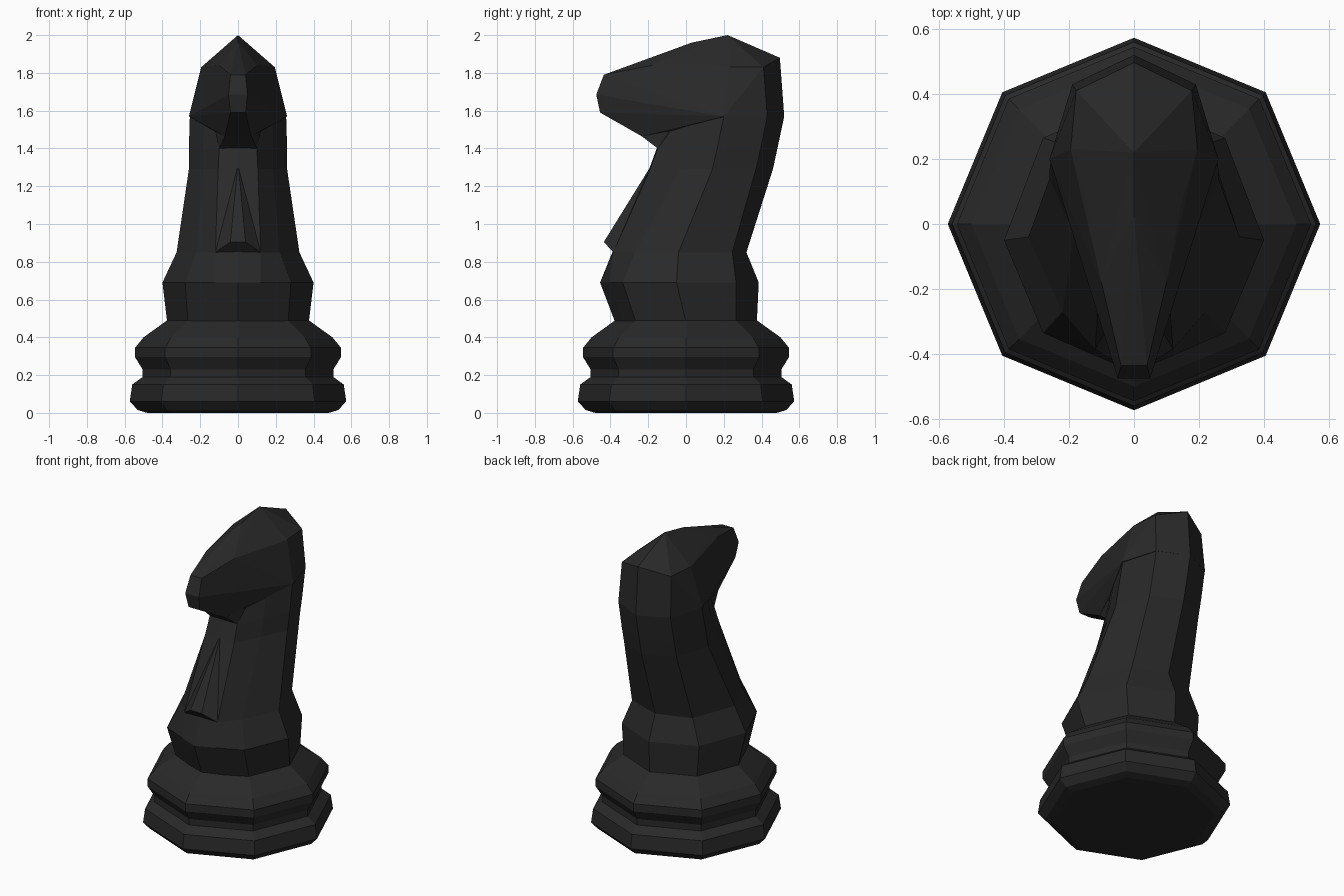
import bpy, bmesh, math

mat = bpy.data.materials.new("black")
mat.diffuse_color = (0.022, 0.022, 0.022, 1)


def finish(bm, name):
    bmesh.ops.recalc_face_normals(bm, faces=bm.faces[:])
    me = bpy.data.meshes.new(name)
    bm.to_mesh(me)
    bm.free()
    me.materials.append(mat)
    ob = bpy.data.objects.new(name, me)
    bpy.context.collection.objects.link(ob)
    return ob


def loft(name, rings):
    """Join equal-sized rings of points and cap both ends."""
    bm = bmesh.new()
    vs = [[bm.verts.new(p) for p in r] for r in rings]
    n = len(vs[0])
    for a, b in zip(vs, vs[1:]):
        for i in range(n):
            j = (i + 1) % n
            bm.faces.new((a[i], a[j], b[j], b[i]))
    bm.faces.new(vs[0][::-1])
    bm.faces.new(vs[-1])
    return finish(bm, name)


def hull(name, half):
    """Convex hull of points mirrored across x = 0."""
    pts = {(s * x, y, z) for x, y, z in half for s in (1, -1)}
    bm = bmesh.new()
    for p in sorted(pts):
        bm.verts.new(p)
    res = bmesh.ops.convex_hull(bm, input=bm.verts[:])
    loose = {g for g in res["geom_interior"] if isinstance(g, bmesh.types.BMVert)}
    bmesh.ops.delete(bm, geom=list(loose), context='VERTS')
    return finish(bm, name)


# Eight-sided turned base
profile = [(0.48, 0), (0.53, 0.015), (0.573, 0.06), (0.56, 0.15), (0.505, 0.19),
           (0.505, 0.23), (0.545, 0.295), (0.545, 0.345), (0.50, 0.40), (0.375, 0.49)]
loft("base", [[(r * math.cos(k * math.pi / 4), r * math.sin(k * math.pi / 4), z)
               for k in range(8)] for r, z in profile])

# Body and neck: half sections from front to back
# (height, front y, panel corner, front diagonal, side, back diagonal, back y)
sections = [
    (0.48, -0.375, (0.12, -0.33), (0.265, -0.265), (0.375, 0.0), (0.265, 0.265), 0.375),
    (0.69, -0.455, (0.12, -0.405), (0.28, -0.335), (0.40, -0.05), (0.28, 0.265), 0.385),
    (0.85, -0.39, (0.12, -0.385), (0.22, -0.27), (0.325, -0.04), (0.22, 0.245), 0.32),
    (1.29, -0.195, (0.105, -0.19), (0.185, -0.03), (0.26, 0.14), (0.19, 0.37), 0.46),
    (1.40, -0.155, (0.10, -0.15), (0.185, 0.0), (0.26, 0.165), (0.19, 0.395), 0.484),
    (1.57, -0.10, (0.09, -0.09), (0.18, 0.04), (0.255, 0.20), (0.188, 0.43), 0.52),
]
rings = []
for z, front, *mid, back in sections:
    right = [(x, y, z) for x, y in mid]
    left = [(-x, y, z) for x, y in reversed(mid)]
    rings.append([(0, front, z)] + right + [(0, back, z)] + left)
loft("neck", rings)

# Raised wedge on the chest
hull("chest_wedge", [(0, -0.175, 1.325), (0.04, -0.435, 0.905), (0.12, -0.385, 0.85),
                     (0, -0.25, 0.90)])

# Faceted head with muzzle, brow, jaw and crown
hull("head", [
    (0.04, -0.435, 1.79), (0.05, -0.475, 1.685), (0.04, -0.455, 1.59),
    (0.10, -0.18, 1.84), (0.145, 0.06, 1.845),
    (0, 0.03, 1.96), (0, 0.22, 2.0), (0, 0.497, 1.88),
    (0.195, 0.23, 1.83), (0.178, 0.41, 1.83),
    (0.26, 0.20, 1.57), (0.19, 0.43, 1.57), (0, 0.52, 1.57),
    (0.07, -0.235, 1.465), (0.12, -0.10, 1.49)])

# Throat joining jaw and neck
hull("throat", [(0.07, -0.235, 1.465), (0.10, -0.15, 1.40), (0.12, -0.10, 1.49),
                (0.05, -0.17, 1.56), (0.10, 0.0, 1.45)])
